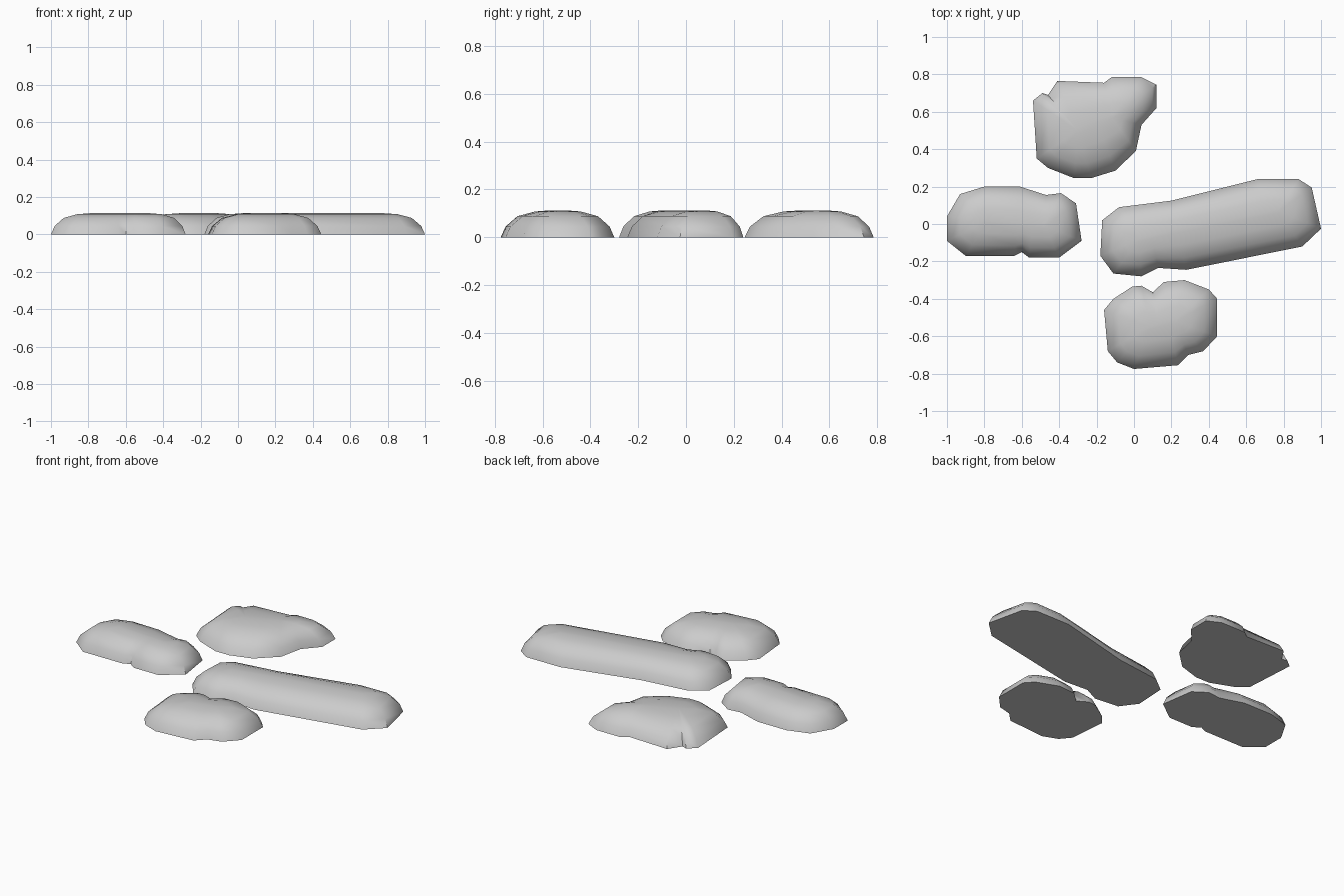
import bpy
import bmesh
import math
from mathutils import Vector
from mathutils.geometry import intersect_point_line

if "Cube" in bpy.data.objects:
    bpy.data.objects.remove(bpy.data.objects["Cube"], do_unlink=True)

# One plain stone colour
stone_grey = bpy.data.materials.new("stone grey")
stone_grey.use_nodes = True
grey = (0.6, 0.6, 0.6, 1)
stone_grey.diffuse_color = grey
stone_grey.node_tree.nodes["Principled BSDF"].inputs["Base Color"].default_value = grey

# Domed edge: share of the distance from ridge to outline, and height
DOME = ((1, 0), (0.91, 0.045), (0.69, 0.088), (0.36, 0.108), (0.06, 0.113))


def nearest_on_ridge(point, start, end):
    spot, share = intersect_point_line(point, start, end)
    return start.lerp(end, min(max(share, 0), 1))


def make_stone(name, outline, ridge):
    """Shrink the ground outline in rings towards a ridge line, rising as a dome."""
    start, end = (Vector((x, y, 0)) for x, y in ridge)
    bm = bmesh.new()
    rings = []
    for share, height in DOME:
        ring = []
        for x, y in outline:
            rim = Vector((x, y, 0))
            spot = nearest_on_ridge(rim, start, end).lerp(rim, share)
            spot.z = height
            ring.append(bm.verts.new(spot))
        rings.append(ring)

    # Walls between neighbouring rings
    count = len(outline)
    for low, high in zip(rings, rings[1:]):
        for i in range(count):
            j = (i + 1) % count
            bm.faces.new((low[i], low[j], high[j], high[i]))

    # Flat underside and crown
    bm.faces.new(rings[0])
    bm.faces.new(rings[-1])
    bmesh.ops.recalc_face_normals(bm, faces=bm.faces)

    mesh = bpy.data.meshes.new(name)
    bm.to_mesh(mesh)
    bm.free()
    mesh.materials.append(stone_grey)
    stone = bpy.data.objects.new(name, mesh)
    bpy.context.collection.objects.link(stone)
    bpy.ops.object.select_all(action="DESELECT")
    stone.select_set(True)
    bpy.context.view_layer.objects.active = stone
    bpy.ops.object.shade_smooth_by_angle(angle=math.radians(50))
    return stone


# Stone on the model's right
make_stone(
    "right_stone",
    [(-1, .04), (-.93, .16), (-.8, .2), (-.61, .2), (-.47, .155),
     (-.39, .165), (-.31, .11), (-.28, -.09), (-.4, -.18), (-.56, -.18),
     (-.6, -.15), (-.64, -.17), (-.9, -.17), (-1, -.09)],
    ridge=[(-.78, .02), (-.48, -.01)],
)

# Broad stone at the back
make_stone(
    "back_stone",
    [(-.54, .66), (-.49, .7), (-.46, .69), (-.41, .765), (-.16, .755),
     (-.12, .785), (.04, .785), (.12, .745), (.12, .62), (.04, .53),
     (.01, .39), (-.1, .285), (-.23, .245), (-.32, .245), (-.46, .3),
     (-.52, .35)],
    ridge=[(-.3, .5), (-.12, .57)],
)

# Long stone on the model's left
make_stone(
    "long_stone",
    [(-.17, .02), (-.08, .09), (.2, .125), (.66, .24), (.88, .24),
     (.95, .195), (1, -.025), (.9, -.12), (.28, -.245), (.13, -.235),
     (.04, -.28), (-.11, -.265), (-.18, -.17)],
    ridge=[(.03, -.08), (.77, .07)],
)

# Rounded stone at the front
make_stone(
    "front_stone",
    [(-.16, -.46), (-.11, -.4), (-.01, -.335), (.04, -.33), (.1, -.365),
     (.16, -.31), (.27, -.3), (.4, -.35), (.445, -.4), (.445, -.6),
     (.37, -.68), (.29, -.7), (.235, -.755), (0, -.775), (-.09, -.74),
     (-.14, -.68)],
    ridge=[(.08, -.55), (.22, -.52)],
)
